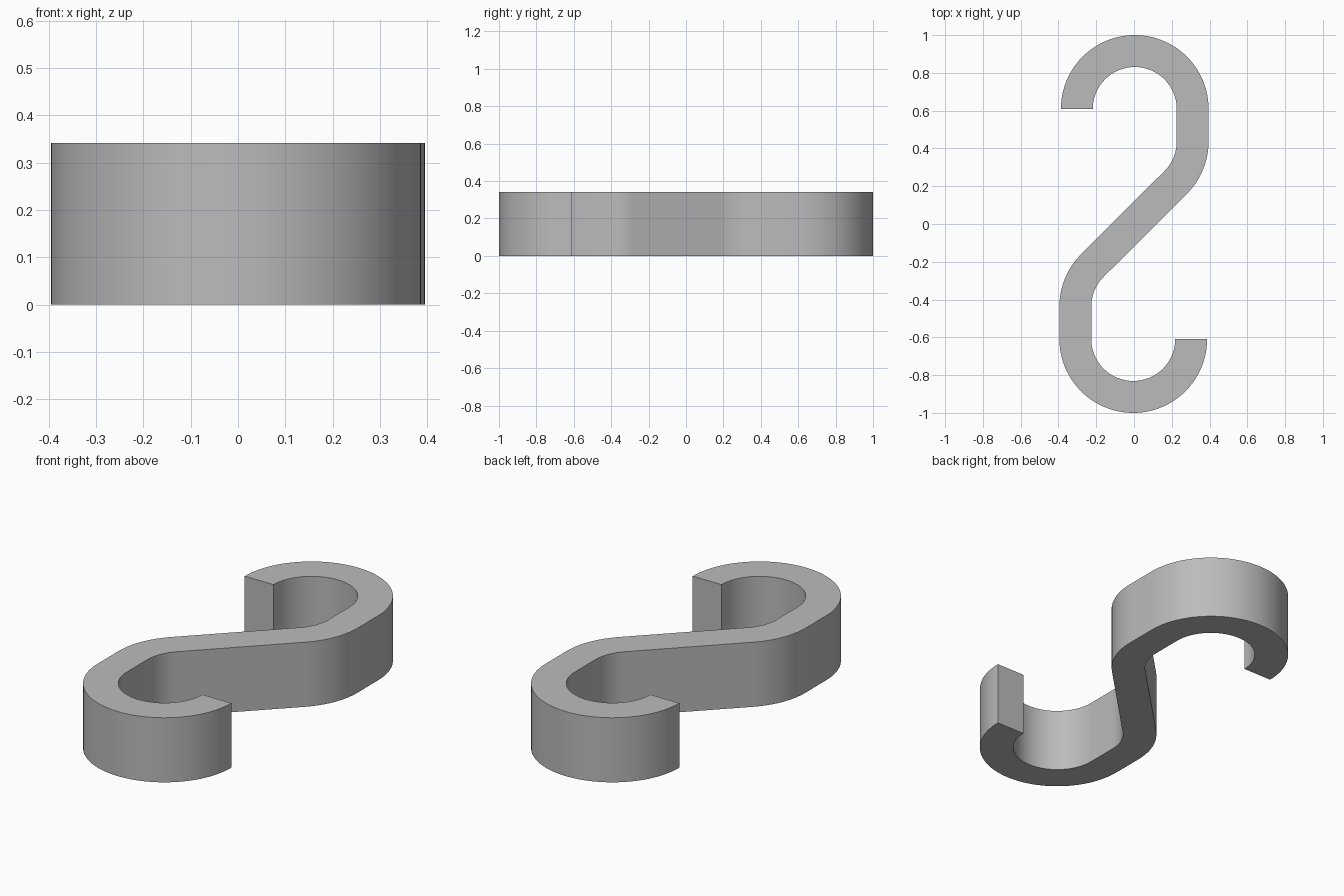
import bpy
import bmesh
from math import cos, sin, radians
from mathutils import Vector

cube = bpy.data.objects.get("Cube")
if cube:
    bpy.data.objects.remove(cube, do_unlink=True)

HEIGHT = 0.342
R_MID, HALF = 0.3065, 0.0845      # centreline radius and half the bar width
CX, HOOK_Y, BEND_Y = 0.004, 0.609, 0.437


def arc(cy, start, end, steps):
    """Inner and outer points along one bend of the bar."""
    pairs = []
    for i in range(steps + 1):
        a = radians(start + (end - start) * i / steps)
        d = Vector((cos(a), sin(a), 0))
        c = Vector((CX, cy, 0))
        pairs.append((c + d * (R_MID - HALF), c + d * (R_MID + HALF)))
    return pairs


# Back hook, straight side and bend; the front half is the same turned by 180 degrees
back = arc(HOOK_Y, 180, 0, 48) + arc(BEND_Y, 0, -45, 12)
front = [(-outer, -inner) for inner, outer in reversed(back)]

# Flat S strip, raised into a solid
bm = bmesh.new()
rows = [[bm.verts.new(p) for p in pair] for pair in back + front]
for (a, b), (c, d) in zip(rows, rows[1:]):
    bm.faces.new((a, b, d, c))
raised = bmesh.ops.extrude_face_region(bm, geom=bm.faces[:], use_keep_orig=True)
top = [v for v in raised["geom"] if isinstance(v, bmesh.types.BMVert)]
bmesh.ops.translate(bm, verts=top, vec=(0, 0, HEIGHT))
bmesh.ops.recalc_face_normals(bm, faces=bm.faces[:])

mesh = bpy.data.meshes.new("s_hook")
bm.to_mesh(mesh)
bm.free()
hook = bpy.data.objects.new("s_hook", mesh)
bpy.context.collection.objects.link(hook)

# Plain grey metal
grey = bpy.data.materials.new("light_grey")
grey.use_nodes = True
grey.diffuse_color = (0.5, 0.5, 0.5, 1)
grey.node_tree.nodes["Principled BSDF"].inputs["Base Color"].default_value = (0.5, 0.5, 0.5, 1)
mesh.materials.append(grey)

# Smooth curved walls with crisp rims
bpy.ops.object.select_all(action="DESELECT")
hook.select_set(True)
bpy.context.view_layer.objects.active = hook
bpy.ops.object.shade_smooth_by_angle(angle=radians(30))
